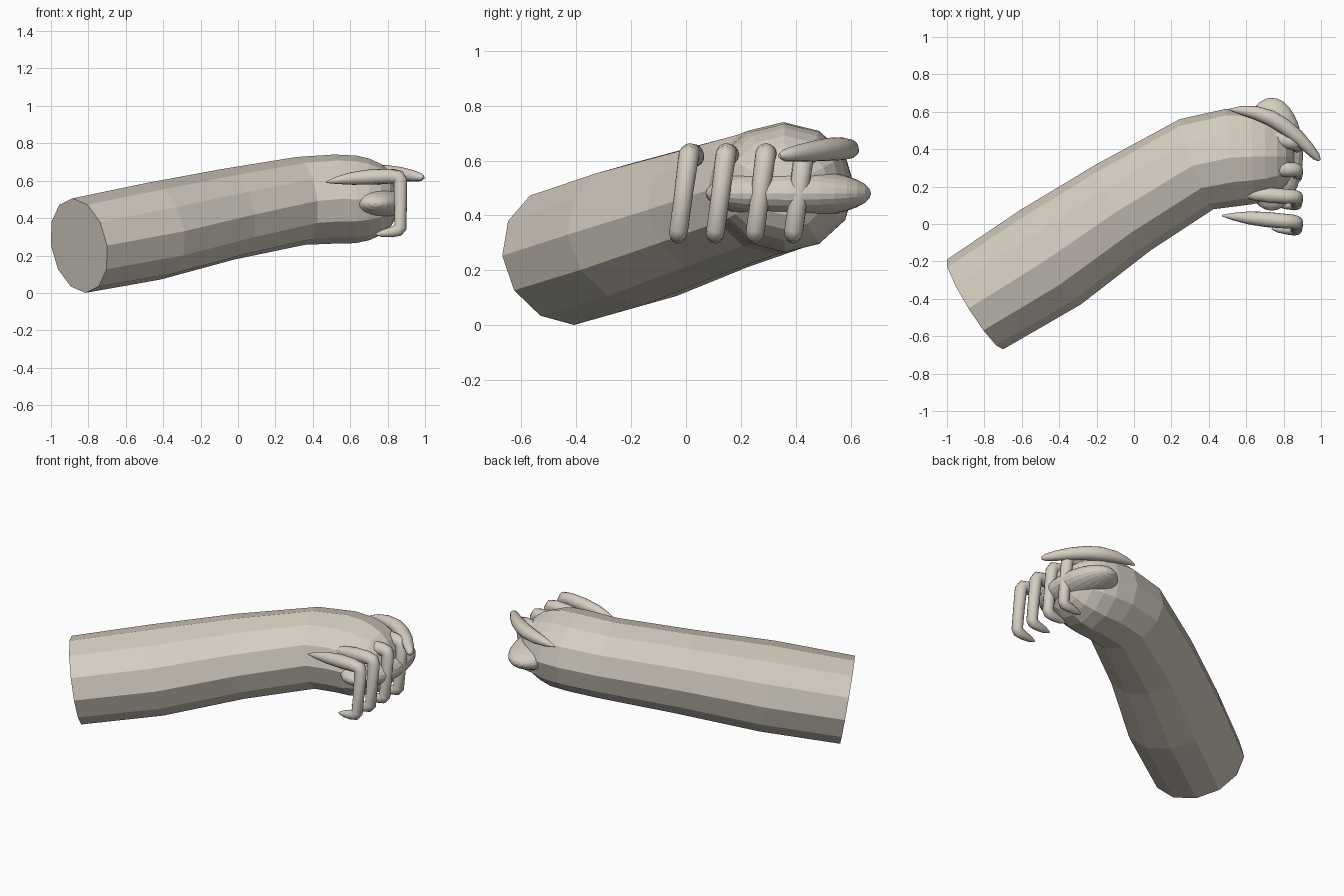
import bpy, bmesh, math
from mathutils import Vector

cube = bpy.data.objects.get("Cube")
if cube:
    bpy.data.objects.remove(cube, do_unlink=True)

clay = bpy.data.materials.new("warm_grey_clay")
clay.use_nodes = True
COLOR = (0.66, 0.61, 0.53, 1)
clay.diffuse_color = COLOR
clay.node_tree.nodes["Principled BSDF"].inputs["Base Color"].default_value = COLOR


def finish(bm, name, smooth):
    bmesh.ops.recalc_face_normals(bm, faces=bm.faces)
    mesh = bpy.data.meshes.new(name)
    bm.to_mesh(mesh)
    bm.free()
    mesh.materials.append(clay)
    obj = bpy.data.objects.new(name, mesh)
    bpy.context.collection.objects.link(obj)
    if smooth:
        bpy.ops.object.select_all(action='DESELECT')
        bpy.context.view_layer.objects.active = obj
        obj.select_set(True)
        bpy.ops.object.shade_smooth_by_angle(angle=math.radians(50))
    return obj


def sweep(name, stations, sides, reference, smooth):
    """Loft elliptical rings (centre, side radius, up radius) along a path."""
    bm = bmesh.new()
    centres = [Vector(s[0]) for s in stations]
    rings = []
    for i, (c, r_side, r_up) in enumerate(stations):
        before = centres[max(i - 1, 0)]
        after = centres[min(i + 1, len(centres) - 1)]
        if 0 < i < len(centres) - 1:
            tangent = (after - centres[i]).normalized() + (centres[i] - before).normalized()
        else:
            tangent = after - before
        tangent.normalize()
        side = tangent.cross(Vector(reference)).normalized()
        up = side.cross(tangent)
        ring = []
        for k in range(sides):
            a = math.tau * k / sides
            ring.append(bm.verts.new(centres[i] + side * r_side * math.cos(a) + up * r_up * math.sin(a)))
        rings.append(ring)
    for a, b in zip(rings, rings[1:]):
        for k in range(sides):
            n = (k + 1) % sides
            bm.faces.new((a[k], a[n], b[n], b[k]))
    bm.faces.new(rings[0])
    bm.faces.new(rings[-1])
    return finish(bm, name, smooth)


# Forearm running into a rounded fist
arm = [((-0.85, -0.43, 0.253), 0.283, 0.256),
       ((-0.45, -0.18, 0.33), 0.30, 0.262),
       ((-0.055, 0.09, 0.42), 0.272, 0.245),
       ((0.335, 0.32, 0.492), 0.257, 0.236),
       ((0.52, 0.355, 0.502), 0.262, 0.238)]
for step in range(1, 7):
    t = math.radians(15 * step - 3)
    arm.append(((0.57 + 0.29 * math.sin(t), 0.36, 0.50),
                0.258 * math.cos(t) ** 0.75, 0.238 * math.cos(t) ** 0.75))
sweep("forearm_and_fist", arm, 12, (0, 0, 1), False)

# Palm pad across the end of the fist
bm = bmesh.new()
bmesh.ops.create_uvsphere(bm, u_segments=24, v_segments=16, radius=1)
for v in bm.verts:
    x, y, z = v.co
    v.co = (0.737 + 0.167 * x, 0.373 + 0.302 * z, 0.48 - 0.09 * y)
finish(bm, "palm_pad", False)

# Four hooked fingers: root x, knuckle y, root y
fingers = [("little_finger", 0.47, 0.01, 0.045),
           ("ring_finger", 0.53, 0.145, 0.165),
           ("middle_finger", 0.58, 0.29, 0.30),
           ("index_finger", 0.58, 0.43, 0.50)]
for name, root, y, root_y in fingers:
    def bone(x, drop, z, r):
        f = max(0, (0.87 - x) / (0.87 - root)) if z > 0.5 else 0
        return ((x, y + (root_y - y) * f - drop, z), r, r)
    span = 0.87 - root
    sweep(name, [
        bone(root, 0, 0.592, 0.004),
        bone(root + span * 0.15, 0, 0.602, 0.02),
        bone(root + span * 0.35, 0, 0.612, 0.034),
        bone(root + span * 0.6, 0, 0.62, 0.041),
        bone(root + span * 0.85, 0, 0.624, 0.039),
        bone(0.857, 0, 0.62, 0.038),
        bone(0.868, 0.003, 0.60, 0.037),
        bone(0.869, 0.02, 0.47, 0.034),
        bone(0.868, 0.036, 0.35, 0.034),
        bone(0.855, 0.039, 0.334, 0.033),
        bone(0.82, 0.039, 0.325, 0.028),
        bone(0.77, 0.037, 0.317, 0.019),
        bone(0.737, 0.035, 0.313, 0.005)], 16, (0, 1, 0), True)

# Thumb curving over the top
thumb = [((0.51, 0.612, 0.63), 0.005), ((0.57, 0.608, 0.637), 0.023),
         ((0.65, 0.595, 0.642), 0.036), ((0.73, 0.567, 0.643), 0.042),
         ((0.80, 0.525, 0.641), 0.042), ((0.87, 0.47, 0.635), 0.038),
         ((0.93, 0.41, 0.627), 0.031), ((0.975, 0.36, 0.619), 0.022),
         ((0.992, 0.341, 0.616), 0.008)]
sweep("thumb", [(c, r, r) for c, r in thumb], 16, (0, 0, 1), True)
